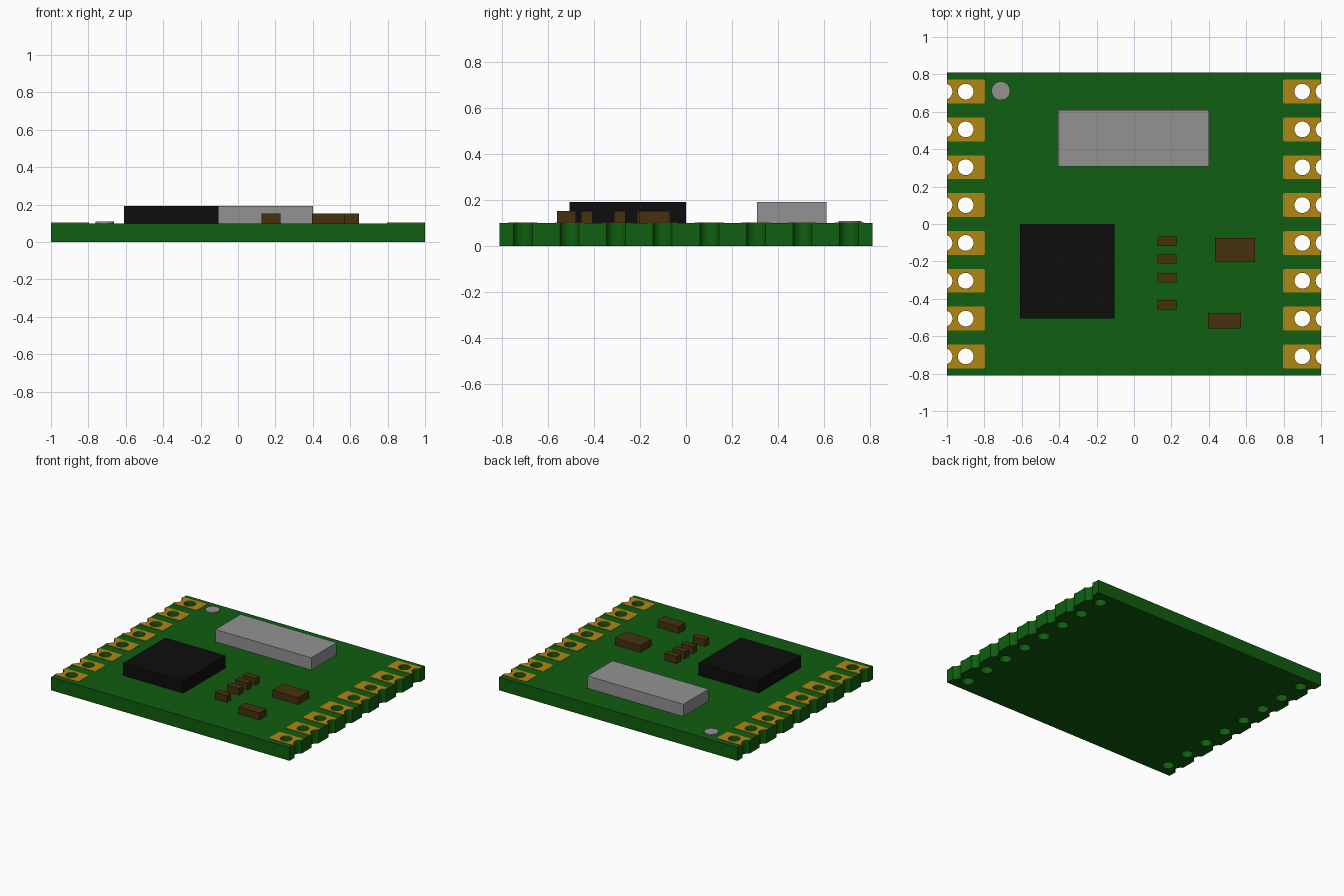
import bpy
import math

if "Cube" in bpy.data.objects:
    bpy.data.objects.remove(bpy.data.objects["Cube"], do_unlink=True)


def material(name, r, g, b):
    m = bpy.data.materials.new(name)
    m.use_nodes = True
    m.diffuse_color = (r, g, b, 1)
    m.node_tree.nodes["Principled BSDF"].inputs["Base Color"].default_value = (r, g, b, 1)
    return m


GREEN = material("board green", 0.005, 0.112, 0.005)
GOLD = material("pad gold", 0.44, 0.245, 0.005)
BLACK = material("chip black", 0.004, 0.004, 0.004)
GREY = material("metal grey", 0.29, 0.29, 0.29)
BROWN = material("component brown", 0.063, 0.031, 0.005)

HALF_X, HALF_Y, TOP = 1.0, 0.81, 0.1
HOLE_X, HOLE_R = 0.9, 0.042
NOTCH_X, NOTCH_R = 1.015, 0.044
ROWS = [-0.708 + i * 1.416 / 7 for i in range(8)]


def arc(cx, cy, r, start, end, steps):
    """Points on a circular arc, both ends included."""
    angles = [start + (end - start) * i / steps for i in range(steps + 1)]
    return [(cx + r * math.cos(a), cy + r * math.sin(a)) for a in angles]


def hole(y):
    return arc(HOLE_X, y, HOLE_R, 0, math.tau, 32)[:-1]


def notch(y):
    """Edge cut-out on the +x side, running from low y to high y."""
    half = math.acos((NOTCH_X - HALF_X) / NOTCH_R)
    return arc(NOTCH_X, y, NOTCH_R, math.pi + half, math.pi - half, 16)


def flip(points):
    return [(-x, y) for x, y in points]


def plate(name, loops, z0, z1, mat):
    """Flat plate from an outline and its holes."""
    curve = bpy.data.curves.new(name, "CURVE")
    curve.dimensions = "2D"
    curve.fill_mode = "BOTH"
    curve.extrude = (z1 - z0) / 2
    for loop in loops:
        spline = curve.splines.new("POLY")
        spline.points.add(len(loop) - 1)
        for point, (x, y) in zip(spline.points, loop):
            point.co = (x, y, 0, 1)
        spline.use_cyclic_u = True
    obj = bpy.data.objects.new(name, curve)
    obj.location.z = (z0 + z1) / 2
    bpy.context.collection.objects.link(obj)
    curve.materials.append(mat)
    bpy.ops.object.select_all(action="DESELECT")
    obj.select_set(True)
    bpy.context.view_layer.objects.active = obj
    bpy.ops.object.convert(target="MESH")
    bpy.ops.object.shade_smooth_by_angle(angle=math.radians(30))


def block(name, x0, x1, y0, y1, z1, mat):
    bpy.ops.mesh.primitive_cube_add(
        size=1, location=((x0 + x1) / 2, (y0 + y1) / 2, (TOP + z1) / 2))
    obj = bpy.context.object
    obj.name = name
    obj.scale = (x1 - x0, y1 - y0, z1 - TOP)
    obj.data.materials.append(mat)


# Circuit board with notched sides and through holes
right_edge = [(HALF_X, -HALF_Y)]
for y in ROWS:
    right_edge += notch(y)
right_edge.append((HALF_X, HALF_Y))
outline = right_edge + flip(right_edge)[::-1]
holes = [hole(y) for y in ROWS]
plate("circuit_board", [outline] + holes + [flip(h) for h in holes], 0, TOP, GREEN)

# Gold pads along both sides
PAD_H, CORNER = 0.064, 0.008
for i, y in enumerate(ROWS):
    inner = 0.797 + CORNER
    low, high = y - PAD_H + CORNER, y + PAD_H - CORNER
    pad = [(HALF_X, y - PAD_H)] + notch(y) + [(HALF_X, y + PAD_H)]
    pad += arc(inner, high, CORNER, math.pi / 2, math.pi, 4)
    pad += arc(inner, low, CORNER, math.pi, math.pi * 1.5, 4)
    plate(f"left_pad_{i + 1}", [pad, hole(y)], TOP, TOP + 0.004, GOLD)
    plate(f"right_pad_{i + 1}", [flip(pad), flip(hole(y))], TOP, TOP + 0.004, GOLD)

# Main chip and metal can
block("main_chip", -0.61, -0.105, -0.505, 0.0, 0.193, BLACK)
block("metal_can", -0.405, 0.4, 0.308, 0.61, 0.193, GREY)

# Small brown components
for i, y in enumerate((-0.092, -0.187, -0.287, -0.431)):
    block(f"small_component_{i + 1}", 0.125, 0.227, y - 0.025, y + 0.025, 0.152, BROWN)
block("large_component", 0.432, 0.648, -0.204, -0.075, 0.152, BROWN)
block("medium_component", 0.395, 0.573, -0.56, -0.477, 0.152, BROWN)

# Round corner marker
plate("corner_marker", [arc(-0.712, 0.712, 0.05, 0, math.tau, 32)[:-1]], TOP, 0.11, GREY)
